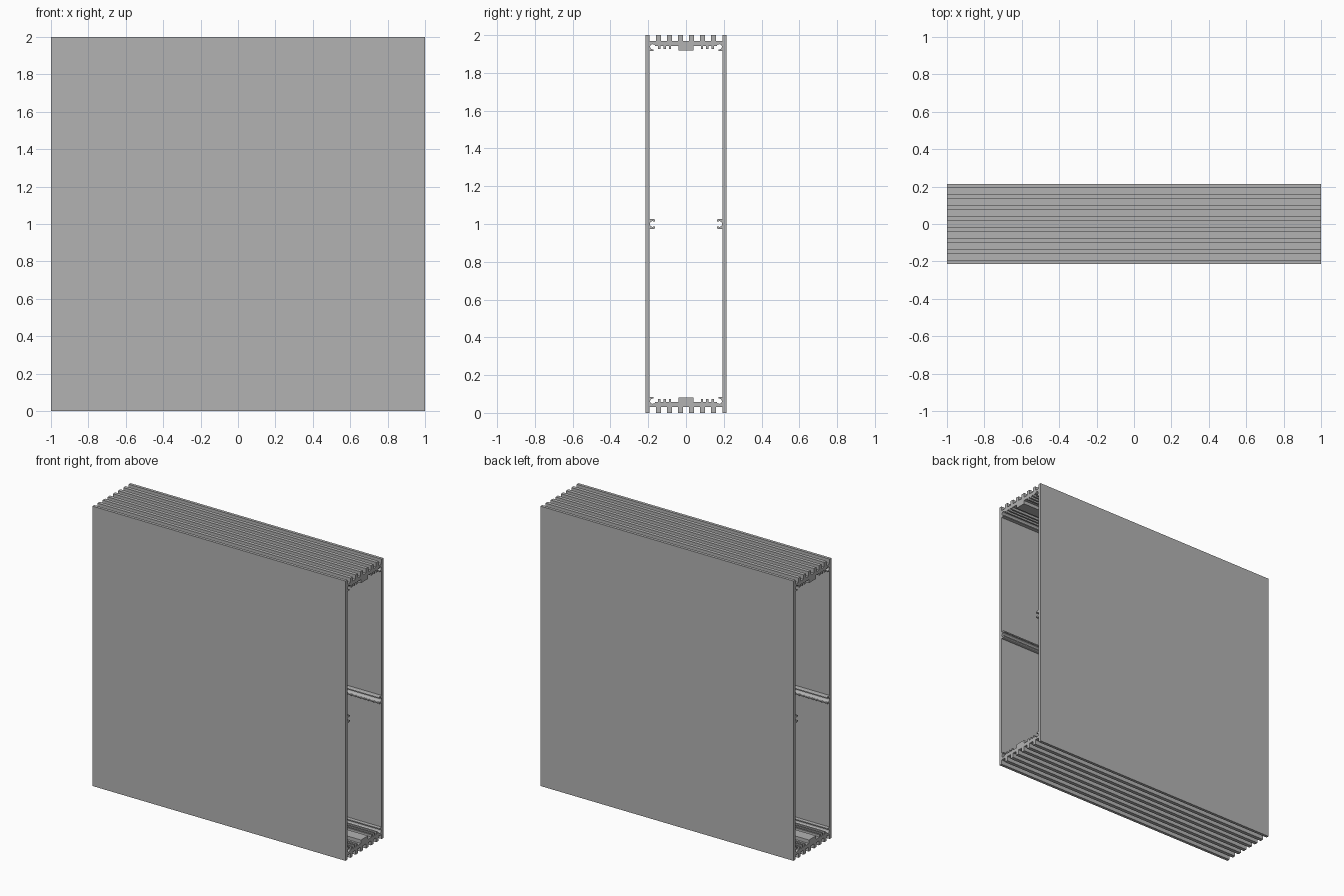
import bpy
import bmesh
from math import cos, sin, radians

cube = bpy.data.objects.get("Cube")
if cube:
    bpy.data.objects.remove(cube, do_unlink=True)

grey = bpy.data.materials.new("aluminium grey")
grey.use_nodes = True
colour = (0.45, 0.45, 0.45, 1)
grey.diffuse_color = colour
grey.node_tree.nodes["Principled BSDF"].inputs["Base Color"].default_value = colour

OUTER, INNER = -0.215, -0.194      # wall faces
WEB_TOP, WEB_LOW = 1.968, 1.943    # end plate faces
BLOCK_LOW = 1.918                  # underside of the joint block


def arc(y, z, r, start, end, n=12):
    angles = [radians(start + (end - start) * i / n) for i in range(n + 1)]
    return [(y + r * cos(a), z + r * sin(a)) for a in angles]


def tooth(centre, half, base, tip):
    """Square rib standing on a flat face; half may be negative to reverse it."""
    a, b = centre - half, centre + half
    return [(a, base), (a, tip), (b, tip), (b, base)]


def end_profile(side):
    """Half of a finned end, from the outer wall round to the inner wall."""
    pts = [(OUTER, 2), (INNER, 2), (INNER, WEB_TOP)]
    for fin in (-0.146, -0.087, -0.03):
        pts += tooth(fin, 0.013, WEB_TOP, 2)
    # interlocking joint
    hook = 0.026 * side
    pts += [(0, WEB_TOP), (0, 1.957), (hook, 1.957), (hook, 1.931), (0, 1.931)]
    pts += [(0, BLOCK_LOW), (-0.04, BLOCK_LOW), (-0.04, WEB_LOW)]
    # small inner ribs
    for rib in (-0.085, -0.112, -0.141):
        pts += tooth(rib, -0.006, WEB_LOW, 1.927)
    # open screw port in the corner
    pts += arc(-0.176, 1.938, 0.014, 21, 290)
    pts += [(-0.171, 1.917), (INNER, 1.915)]
    return pts


def centre_port():
    """Open screw port halfway down the inner wall."""
    lip = [(INNER, 1.026), (-0.17, 1.026), (-0.164, 1.022), (-0.164, 1.014)]
    low = [(y, 2 - z) for y, z in reversed(lip)]
    return lip + arc(-0.177, 1, 0.015, 55, 305) + low


bottom = [(y, 2 - z) for y, z in reversed(end_profile(1))]
shell = end_profile(-1) + centre_port() + bottom


def extrude_shell(name, profile):
    bm = bmesh.new()
    face = bm.faces.new([bm.verts.new((-1, y, z)) for y, z in profile])
    result = bmesh.ops.extrude_face_region(bm, geom=[face])
    moved = [v for v in result["geom"] if isinstance(v, bmesh.types.BMVert)]
    bmesh.ops.translate(bm, verts=moved, vec=(2, 0, 0))
    bmesh.ops.recalc_face_normals(bm, faces=bm.faces[:])
    mesh = bpy.data.meshes.new(name)
    bm.to_mesh(mesh)
    bm.free()
    mesh.materials.append(grey)
    obj = bpy.data.objects.new(name, mesh)
    bpy.context.collection.objects.link(obj)


# The back half is the front half turned half a turn about the long axis
extrude_shell("front_shell", shell)
extrude_shell("back_shell", [(-y, 2 - z) for y, z in shell])
